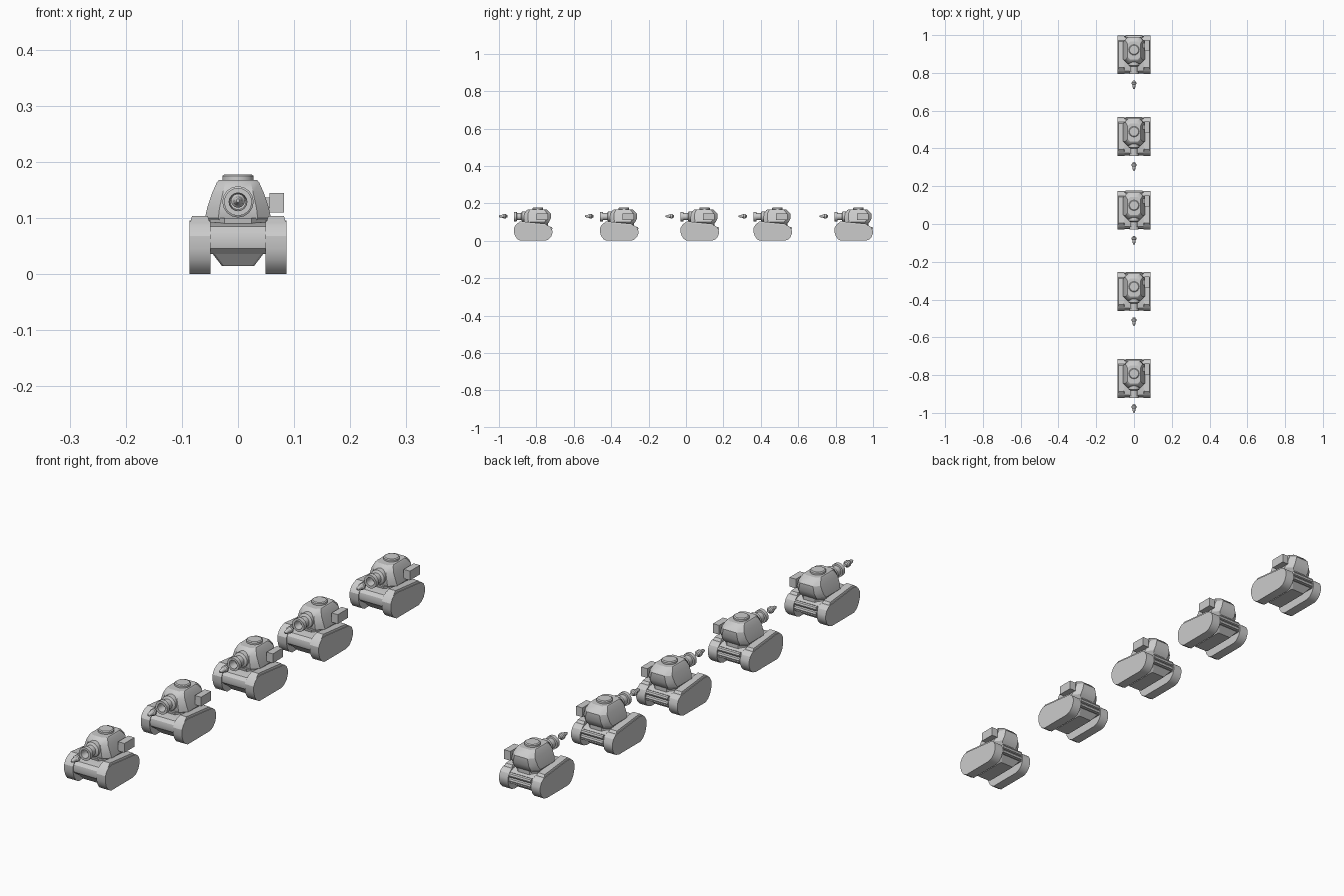
import bpy, bmesh, math

if "Cube" in bpy.data.objects:
    bpy.data.objects.remove(bpy.data.objects["Cube"])

steel = bpy.data.materials.new("steel_grey")
steel.diffuse_color = (0.6, 0.6, 0.6, 1)
steel.use_nodes = True
steel.node_tree.nodes["Principled BSDF"].inputs["Base Color"].default_value = steel.diffuse_color
parts = []


def make(name, verts, faces):
    bm = bmesh.new()
    vs = [bm.verts.new(v) for v in verts]
    for f in faces:
        bm.faces.new([vs[i] for i in f])
    bmesh.ops.recalc_face_normals(bm, faces=bm.faces)
    me = bpy.data.meshes.new(name)
    bm.to_mesh(me)
    bm.free()
    me.materials.append(steel)
    ob = bpy.data.objects.new(name, me)
    bpy.context.collection.objects.link(ob)
    bpy.context.view_layer.objects.active = ob
    bpy.ops.object.select_all(action='DESELECT')
    ob.select_set(True)
    bpy.ops.object.shade_smooth_by_angle(angle=math.radians(28))
    parts.append(ob)
    return ob


def loft(name, rings, capped=True):
    """Skin a list of equally long closed rings."""
    n = len(rings[0])
    faces = [(k * n + i, k * n + (i + 1) % n, (k + 1) * n + (i + 1) % n, (k + 1) * n + i)
             for k in range(len(rings) - 1) for i in range(n)]
    if capped:
        faces += [tuple(range(n)), tuple(range((len(rings) - 1) * n, len(rings) * n))]
    return make(name, [v for r in rings for v in r], faces)


def extrude(name, profile, x0, x1):
    return loft(name, [[(x, y, z) for y, z in profile] for x in (x0, x1)])


def octagon(z, w, y0, y1, c):
    return [(-w + c, y0, z), (w - c, y0, z), (w, y0 + c, z), (w, y1 - c, z),
            (w - c, y1, z), (-w + c, y1, z), (-w, y1 - c, z), (-w, y0 + c, z)]


def box(name, x0, x1, y0, y1, z0, z1):
    return extrude(name, [(y0, z0), (y1, z0), (y1, z1), (y0, z1)], x0, x1)


def turned(name, profile, z, n=16):
    """Revolve (y, radius) points about the gun axis."""
    return loft(name, [[(r * math.cos(2 * math.pi * i / n), y, z + r * math.sin(2 * math.pi * i / n))
                        for i in range(n)] for y, r in profile])


# Tracks with raised guards (rear of the tank is y = 0)
track = [(-.172, 0), (-.04, 0), (-.022, .006), (-.008, .02), (-.001, .038), (-.001, .054),
         (-.008, .07), (-.022, .081), (-.165, .096), (-.183, .094), (-.197, .084),
         (-.206, .068), (-.206, .045), (-.2, .026), (-.188, .009)]
for s in (-1, 1):
    extrude("track", track, s * .049, s * .0865)
    low = [(s * .05, -.19), (s * .0855, -.19), (s * .0855, -.022), (s * .05, -.022)]
    top = [(s * .054, -.172), (s * .082, -.172), (s * .082, -.035), (s * .054, -.035)]
    slope = lambda y: .08 - .1 * (y + .022)
    loft("track_guard", [[(x, y, slope(y) - .006) for x, y in low],
                         [(x, y, slope(y) + .009) for x, y in top]])

# Hull: main body, tapered belly, rear rolls
extrude("hull", [(-.19, .036), (-.201, .046), (-.204, .06), (-.201, .074), (-.19, .085),
                 (-.15, .092), (-.03, .08), (-.01, .07), (-.006, .036)], -.05, .05)
loft("belly", [octagon(.036, .045, -.19, -.012, .004), octagon(.015, .029, -.172, -.035, .004)])
for z in (.047, .066):
    loft("rear_roll", [[(x, -.009 + .009 * math.cos(i * math.pi / 4), z + .009 * math.sin(i * math.pi / 4))
                        for i in range(8)] for x in (-.046, .046)])

# Turret collar, turret, hatch, side box
loft("turret_collar", [octagon(.072, .049, -.155, -.025, .025), octagon(.1, .049, -.16, -.025, .025)])
loft("turret", [octagon(.086, .048, -.145, -.03, .02), octagon(.1, .059, -.152, -.018, .024),
                octagon(.118, .055, -.153, -.009, .022), octagon(.145, .046, -.15, -.009, .019),
                octagon(.163, .038, -.138, -.026, .015), octagon(.168, .034, -.13, -.034, .014)])
loft("hatch", [[(r * math.cos(i * math.pi / 8), -.078 + r * math.sin(i * math.pi / 8), z) for i in range(16)]
               for z, r in ((.166, .028), (.175, .028), (.178, .024))])
box("side_box", .056, .082, -.085, -.025, .11, .145)
box("box_bracket", .04, .058, -.068, -.042, .118, .137)

# Gun with mantle, muzzle ring and bore
turned("gun", [(-.135, .028), (-.162, .028), (-.167, .019), (-.19, .019), (-.191, .025),
               (-.206, .025), (-.206, .016), (-.175, .014)], .129)

# Flying shell
turned("shell", [(-.286, .003), (-.281, .006), (-.263, .009), (-.259, .0125), (-.25, .0125),
                 (-.247, .008), (-.24, .006)], .131, 12)

# Five tanks in a column
rears = (1.0, .567, .177, -.254, -.714)
for ob in list(parts):
    for r in rears[1:]:
        dup = ob.copy()
        dup.location.y = r
        bpy.context.collection.objects.link(dup)
    ob.location.y = rears[0]
